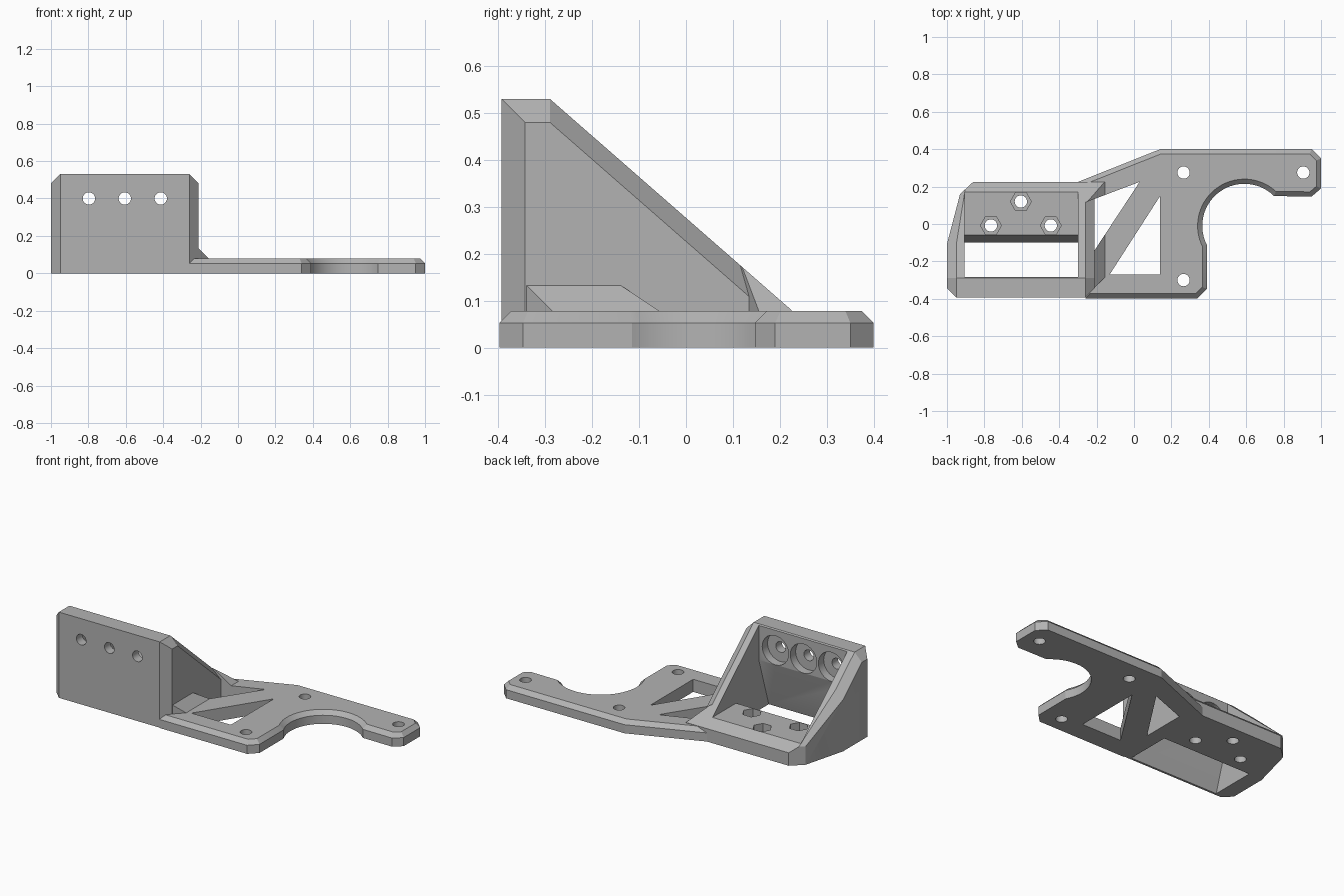
import bpy, bmesh, math
from mathutils import Vector

cube = bpy.data.objects.get("Cube")
if cube:
    bpy.data.objects.remove(cube, do_unlink=True)

grey = bpy.data.materials.new("plain_grey")
grey.use_nodes = True
grey.diffuse_color = (0.45, 0.45, 0.45, 1)
grey.node_tree.nodes["Principled BSDF"].inputs["Base Color"].default_value = (0.45, 0.45, 0.45, 1)


def make(name, bm):
    bmesh.ops.recalc_face_normals(bm, faces=bm.faces[:])
    mesh = bpy.data.meshes.new(name)
    bm.to_mesh(mesh)
    bm.free()
    mesh.materials.append(grey)
    obj = bpy.data.objects.new(name, mesh)
    bpy.context.scene.collection.objects.link(obj)
    return obj


def prism(points, shift):
    """Extrude a closed 3D outline along a vector; also return its far face."""
    bm = bmesh.new()
    face = bm.faces.new([bm.verts.new(p) for p in points])
    ext = bmesh.ops.extrude_face_region(bm, geom=[face], use_keep_orig=True)["geom"]
    bmesh.ops.translate(bm, verts=[v for v in ext if isinstance(v, bmesh.types.BMVert)], vec=shift)
    far = [f for f in ext if isinstance(f, bmesh.types.BMFace)][0]
    bmesh.ops.recalc_face_normals(bm, faces=bm.faces[:])
    return bm, far


def plan(points, z0, z1):
    return prism([(x, y, z0) for x, y in points], (0, 0, z1 - z0))


def slice_off(bm, a, b, c, inside):
    """Cut along the plane through three points, keeping the inside point."""
    a, b, c = Vector(a), Vector(b), Vector(c)
    n = (b - a).cross(c - a).normalized()
    if n.dot(Vector(inside) - a) > 0:
        n = -n
    geom = bm.verts[:] + bm.edges[:] + bm.faces[:]
    bmesh.ops.bisect_plane(bm, geom=geom, plane_co=a, plane_no=n, clear_outer=True)
    bmesh.ops.holes_fill(bm, edges=[e for e in bm.edges if e.is_boundary], sides=0)


def ring(x, y, r, n):
    return [(x + r * math.cos(math.tau * i / n), y + r * math.sin(math.tau * i / n)) for i in range(n)]


def drill(x, y, r, z0, z1, n=24):
    return make("cutter", plan(ring(x, y, r, n), z0, z1)[0])


def bore(x, z, r, y0, y1):
    return make("cutter", prism([(u, y0, w) for u, w in ring(x, z, r, 32)], (0, y1 - y0, 0))[0])


def combine(obj, others, operation="DIFFERENCE"):
    for other in others:
        mod = obj.modifiers.new("bool", "BOOLEAN")
        mod.operation, mod.solver, mod.object = operation, "EXACT", other
    bpy.context.view_layer.update()
    mesh = bpy.data.meshes.new_from_object(obj.evaluated_get(bpy.context.evaluated_depsgraph_get()))
    obj.modifiers.clear()
    obj.data = mesh
    for other in others:
        bpy.data.objects.remove(other, do_unlink=True)


def slope(x, y, drop=0.0):
    """Point on the sloping back plane of the bracket."""
    return (x, y, 0.53 - 0.874 * (y + 0.29) - drop)


# Flat arm plate with round cutout and chamfered top edge
arc = []
for i in range(29):
    a = math.radians(207.7 - (207.7 - 45) * i / 28)
    arc.append((0.59 + 0.225 * math.cos(a), -0.01 + 0.225 * math.sin(a)))
outline = [(-0.26, -0.397), (0.34, -0.397), (0.39, -0.347)] + arc + [
    (0.95, 0.147), (1, 0.19), (1, 0.35), (0.95, 0.4), (0.14, 0.4), (-0.3, 0.225), (-0.26, 0.1)]
bm, top = plan(outline, 0, 0.053)
bmesh.ops.inset_region(bm, faces=[top], thickness=0.025, depth=0.025, use_even_offset=True)
plate = make("arm_plate", bm)

# Sloped rib joining bracket side and plate
bm, _ = plan([(-0.27, -0.39), (-0.26, -0.39), (-0.155, -0.285), (-0.155, 0.225), (-0.27, 0.225)], 0.04, 0.3)
inside = (-0.25, -0.2, 0.06)
slice_off(bm, (-0.155, 0, 0.078), (-0.155, 1, 0.078), (-0.26, 0, 0.183), inside)
slice_off(bm, slope(0, 0), slope(1, 0), slope(0, 1), inside)
rib = make("joining_rib", bm)

# Triangular windows
window_a = [(0.03, 0.225), (-0.28, 0.108), (-0.28, -0.246)]
window_b = [(0.14, 0.15), (-0.13, -0.27), (0.14, -0.27)]
for obj in (plate, rib):
    combine(obj, [make("cutter", plan(w, -0.1, 0.4)[0]) for w in (window_a, window_b)])
combine(plate, [drill(x, y, 0.033, -0.1, 0.2) for x, y in ((0.265, 0.275), (0.905, 0.275), (0.265, -0.3))])

# Wedge bracket body with chamfered edges
bm, _ = plan([(-0.95, -0.393), (-0.26, -0.393), (-0.21, -0.343), (-0.21, 0.225),
              (-0.86, 0.225), (-0.93, 0.16), (-1, -0.107), (-1, -0.343)], 0, 0.53)
inside = (-0.6, -0.2, 0.1)
slice_off(bm, slope(0, 0), slope(1, 0), slope(0, 1), inside)
for inner, outer in ((-0.95, -1), (-0.26, -0.21)):
    slice_off(bm, (inner, 0, 0.53), (inner, 1, 0.53), (outer, 0, 0.48), inside)
    slice_off(bm, slope(inner, -0.2), slope(inner, 0), slope(outer, 0, 0.05), inside)
slice_off(bm, slope(-0.95, -0.107), slope(-0.905, 0.17), slope(-1, -0.107, 0.05), inside)
bracket = make("wedge_bracket", bm)

# Open pocket with slanted lower slot
pocket = [(-0.106, -0.02), (-0.06, 0.128), (0.4, 0.128), (0.4, 0.8),
          (-0.283, 0.8), (-0.283, 0.31), (-0.386, -0.02)]
cutters = [make("cutter", prism([(-0.905, y, z) for y, z in pocket], (0.605, 0, 0))[0])]

# Bolt holes with round recesses in the upright wall
for x in (-0.797, -0.605, -0.413):
    cutters += [bore(x, 0.4, 0.033, -0.5, -0.2), bore(x, 0.4, 0.09, -0.335, -0.2)]

# Floor holes with hexagonal nut recesses
for x, y in ((-0.605, 0.12), (-0.765, -0.008), (-0.445, -0.008)):
    cutters += [drill(x, y, 0.033, -0.1, 0.3), drill(x, y, 0.056, 0.06, 0.3, 6)]
combine(bracket, cutters)

# Smooth only the round surfaces
for obj in (plate, rib, bracket):
    bpy.ops.object.select_all(action="DESELECT")
    obj.select_set(True)
    bpy.context.view_layer.objects.active = obj
    bpy.ops.object.shade_smooth_by_angle(angle=math.radians(20))
